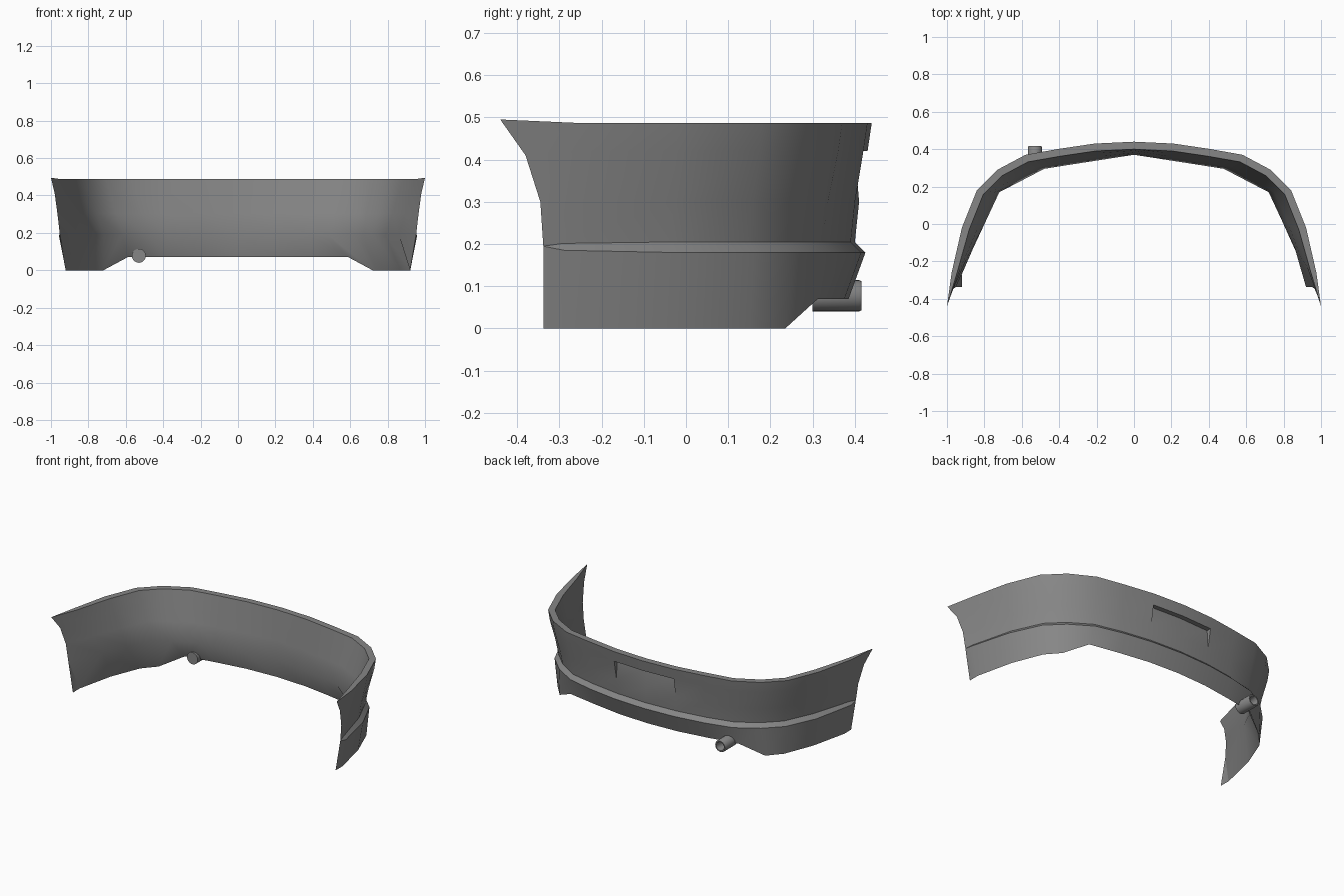
import bpy, bmesh, math
from mathutils import Vector

if "Cube" in bpy.data.objects:
    bpy.data.objects.remove(bpy.data.objects["Cube"])

grey = bpy.data.materials.new("primer grey")
grey.use_nodes = True
colour = (0.24, 0.24, 0.24, 1)
grey.diffuse_color = colour
grey.node_tree.nodes["Principled BSDF"].inputs["Base Color"].default_value = colour

# Upper outer outline of one half, from the centre of the back to the side
PLAN = [Vector(p) for p in [(0, .44), (.21, .43), (.4, .402), (.58, .37), (.73, .29),
                            (.84, .18), (.92, -.02), (.975, -.26)]]
# Innermost line of the inner skin, at the height of the ledge
RIDGE = [(0, .37), (.2, .339), (.38, .311), (.48, .295), (.62, .222),
         (.72, .17), (.79, .02), (.86, -.13)]
RIDGE_Z = .19
# End edge of the side, from the flared tip down
END = [Vector(p) for p in [(1, -.44, .495), (.98, -.38, .41), (.965, -.345, .3),
                           (.953, -.338, .195), (.92, -.338, 0)]]
# Outer rows: height, inset, extra inset at the corners, index of end point
ROWS = [(.487, 0, 0, 0), (.42, .01, 0, 1), (.3, .03, .012, 2),
        (.205, .04, .02, 3), (.18, .015, .022, 3), (0, .055, 0, 4)]
CORNER = [0, 0, 0, .5, 1, 1, .5, 0]
LIP = .04


def inset_point(i, inset):
    nxt = PLAN[i + 1] if i + 1 < len(PLAN) else END[0].xy
    prev = PLAN[i - 1] if i else Vector((-PLAN[1].x, PLAN[1].y))
    d = (nxt - prev).normalized()
    return PLAN[i] + Vector((d.y, -d.x)) * inset


def outer_half(row):
    z, inset, extra, end = ROWS[row]
    pts = []
    for i in range(len(PLAN)):
        q = inset_point(i, inset + extra * CORNER[i])
        pts.append(Vector((q.x, q.y, z)))
    if row == len(ROWS) - 1:
        # Lower edge is raised across the back and drops at the corners
        pts[3].xy, pts[4].xy = (.59, .312), (.72, .235)
        for p in pts[:4]:
            p.z = .07
    elif end == 3:
        # The ledge tapers to a point at the end
        pts[-1] = pts[-1].lerp(END[3], .35)
    return pts + [END[end]]


def inner_half(t, end):
    pts = []
    for i, (x, y) in enumerate(RIDGE):
        q = inset_point(i, LIP * (.7 if i == len(RIDGE) - 1 else 1))
        pts.append(Vector((q.x, q.y, ROWS[0][0])).lerp(Vector((x, y, RIDGE_Z)), t))
    return pts + [END[end]]


def full_row(bm, half):
    pts = [Vector((-p.x, p.y, p.z)) for p in reversed(half[1:])] + half
    return [bm.verts.new(p) for p in pts]


def strip(bm, a, b, skip=()):
    for i in range(len(a) - 1):
        if i not in skip:
            bm.faces.new((a[i], a[i + 1], b[i + 1], b[i]))


def finish(name, bm, angle):
    bmesh.ops.recalc_face_normals(bm, faces=bm.faces[:])
    mesh = bpy.data.meshes.new(name)
    bm.to_mesh(mesh)
    bm.free()
    mesh.materials.append(grey)
    ob = bpy.data.objects.new(name, mesh)
    bpy.context.collection.objects.link(ob)
    bpy.ops.object.select_all(action='DESELECT')
    ob.select_set(True)
    bpy.context.view_layer.objects.active = ob
    bpy.ops.object.shade_smooth_by_angle(angle=math.radians(angle))


# Bumper shell: outer skin, top lip and an inner skin that meets the lower edge
bm = bmesh.new()
outer = [full_row(bm, outer_half(r)) for r in range(len(ROWS))]
inner = [full_row(bm, inner_half(t, e)) for e, t in enumerate((0, .25, .62, 1))]
mid = len(PLAN)
for r in range(len(outer) - 1):
    strip(bm, outer[r], outer[r + 1], (mid - 1, mid) if r == 1 else ())
loop = [outer[0]] + inner + [outer[-1]]
for a, b in zip(loop, loop[1:]):
    strip(bm, a, b)

# Recess in the middle of the back, deepest under its upper edge
top = outer[1][mid - 1:mid + 2]
low = outer[2][mid - 1:mid + 2]
deep = [bm.verts.new(v.co - Vector((0, .03, 0))) for v in top]
strip(bm, top, deep)
strip(bm, deep, low)
for k in (0, 2):
    bm.faces.new((top[k], deep[k], low[k]))
bmesh.ops.remove_doubles(bm, verts=bm.verts[:], dist=.0005)
finish("bumper_shell", bm, 35)

# Exhaust tip: a hollow tube with a closed floor inside
bm = bmesh.new()
SIDES = 20
rings = []
for radius, y in [(.0375, .3), (.0375, .41), (.034, .416),
                  (.027, .416), (.025, .41), (.025, .34)]:
    rings.append([bm.verts.new((-.53 + radius * math.cos(t), y, .0775 + radius * math.sin(t)))
                  for t in (2 * math.pi * k / SIDES for k in range(SIDES))])
for a, b in zip(rings, rings[1:]):
    strip(bm, a + a[:1], b + b[:1])
bm.faces.new(rings[0])
bm.faces.new(rings[-1])
finish("exhaust_tip", bm, 35)
